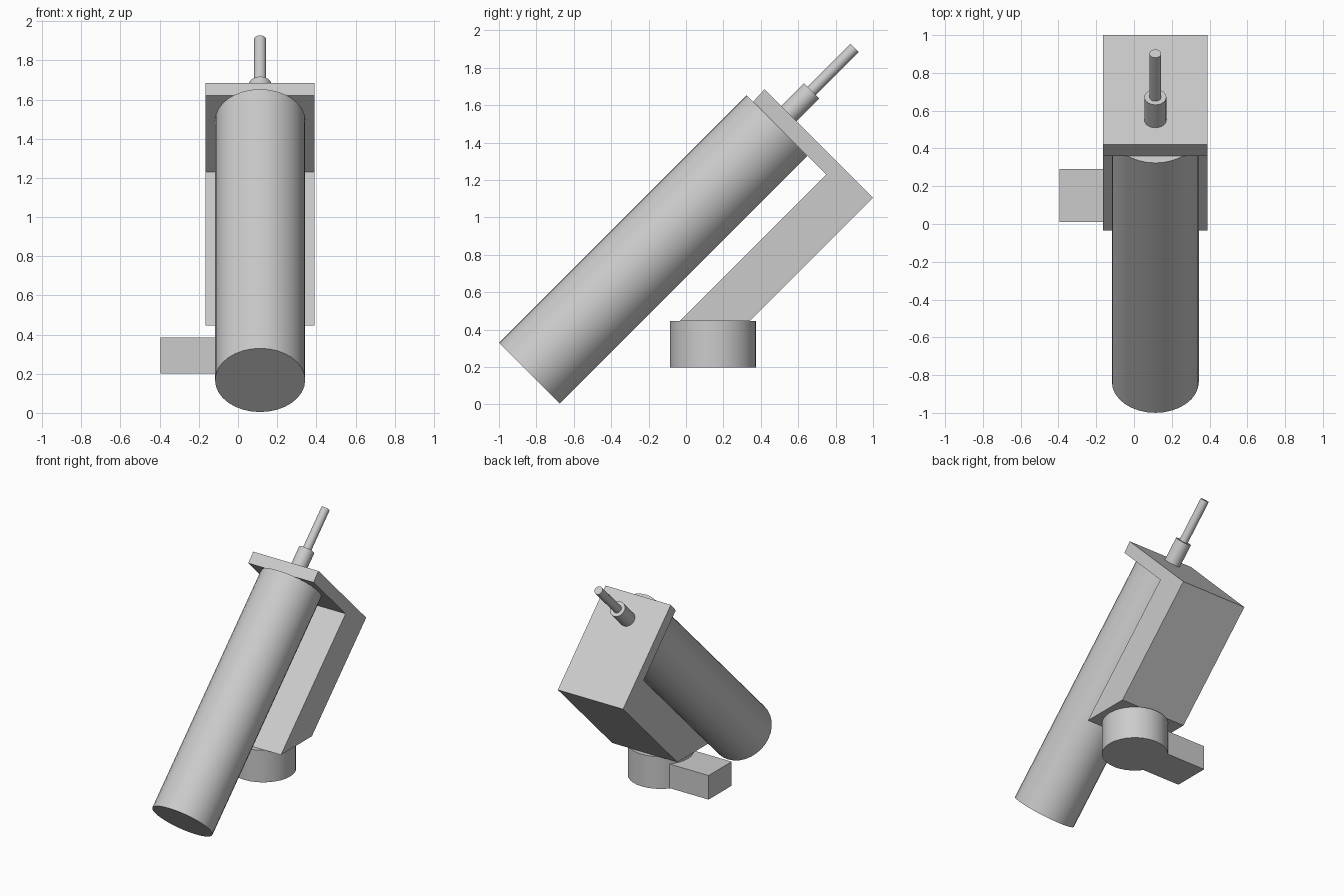
import bpy, bmesh, math
from mathutils import Vector

cube = bpy.data.objects.get("Cube")
if cube:
    bpy.data.objects.remove(cube, do_unlink=True)

grey = bpy.data.materials.new("light_grey")
grey.use_nodes = True
COLOUR = (0.6, 0.6, 0.6, 1)
grey.diffuse_color = COLOUR
grey.node_tree.nodes["Principled BSDF"].inputs["Base Color"].default_value = COLOUR

AXIS_X = 0.113


def add_rod(name, start, end, radius, sides=32):
    """Capped cylinder between two (y, z) points in the centre plane."""
    a, b = Vector((AXIS_X, *start)), Vector((AXIS_X, *end))
    bpy.ops.mesh.primitive_cylinder_add(vertices=sides, radius=radius,
                                        depth=(b - a).length, location=(a + b) / 2)
    rod = bpy.context.object
    rod.rotation_euler = (b - a).to_track_quat('Z', 'Y').to_euler()
    rod.name = name
    rod.data.materials.append(grey)
    bpy.ops.object.shade_smooth_by_angle(angle=math.radians(35))


def add_extrusion(name, profile, x0, x1):
    """Extrude a (y, z) outline from x0 to x1."""
    bm = bmesh.new()
    face = bm.faces.new([bm.verts.new((x0, y, z)) for y, z in profile])
    grown = bmesh.ops.extrude_face_region(bm, geom=[face])["geom"]
    moved = [v for v in grown if isinstance(v, bmesh.types.BMVert)]
    bmesh.ops.translate(bm, verts=moved, vec=(x1 - x0, 0, 0))
    bmesh.ops.recalc_face_normals(bm, faces=bm.faces)
    mesh = bpy.data.meshes.new(name)
    bm.to_mesh(mesh)
    bm.free()
    mesh.materials.append(grey)
    bpy.context.collection.objects.link(bpy.data.objects.new(name, mesh))


# Tilted main tube, cable gland and cable on one axis
add_rod("main_tube", (-0.837, 0.167), (0.486, 1.49), 0.23)
add_rod("cable_gland", (0.54, 1.544), (0.672, 1.676), 0.058)
add_rod("cable", (0.66, 1.664), (0.902, 1.906), 0.031)

# Bent bracket: end plate plus slanted support block
add_extrusion("bracket", [(0.42, 1.685), (1.0, 1.105), (0.34, 0.445),
                          (-0.035, 0.445), (0.75, 1.23), (0.36, 1.62)], -0.165, 0.39)

# Round base with a block reaching sideways
add_rod("round_base", (0.145, 0.198), (0.145, 0.445), 0.23)
add_extrusion("side_block", [(0.01, 0.2), (0.29, 0.2), (0.29, 0.385), (0.01, 0.385)],
              -0.395, AXIS_X)
